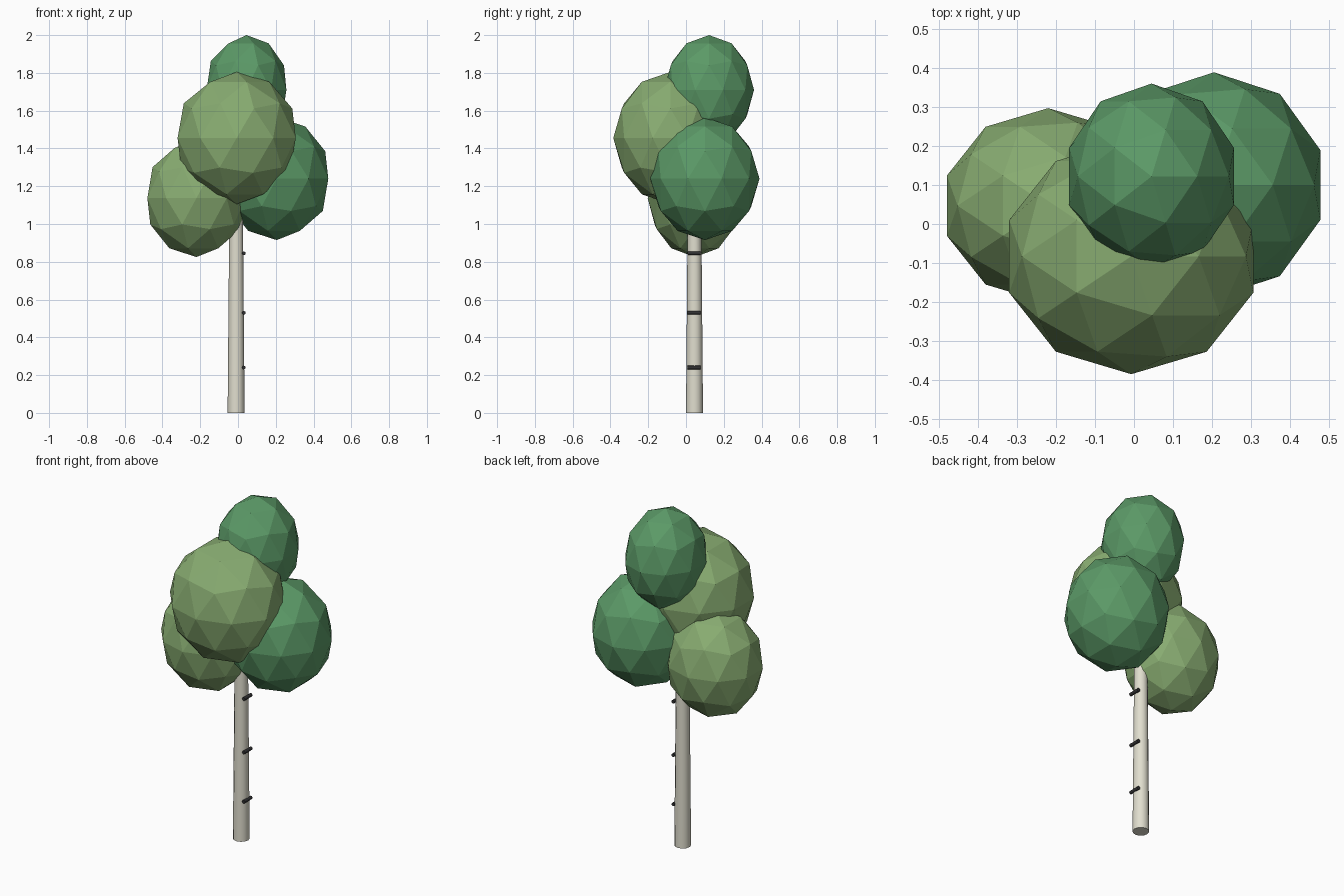
import bpy, math

if "Cube" in bpy.data.objects:
    bpy.data.objects.remove(bpy.data.objects["Cube"])


def material(name, rgb):
    m = bpy.data.materials.new(name)
    m.diffuse_color = (*rgb, 1)
    m.use_nodes = True
    m.node_tree.nodes["Principled BSDF"].inputs["Base Color"].default_value = m.diffuse_color
    return m


DARK = material("dark_green_leaves", (0.105, 0.32, 0.135))
LIGHT = material("light_green_leaves", (0.245, 0.41, 0.165))
BARK = material("pale_bark", (0.75, 0.73, 0.62))
MARK = material("dark_bark_mark", (0.03, 0.03, 0.032))


def finish(name, mat):
    ob = bpy.context.object
    ob.name = name
    ob.data.materials.append(mat)
    return ob


def foliage(name, centre, radii, mat):
    # Faceted 80-sided ball, stretched upwards
    bpy.ops.mesh.primitive_ico_sphere_add(subdivisions=2, radius=1, location=centre)
    ob = finish(name, mat)
    ob.scale = radii
    bpy.ops.object.transform_apply(location=False, rotation=False, scale=True)


# Leaf clumps
foliage("leaves_left", (-0.22, 0.047, 1.137), (0.273, 0.25, 0.312), LIGHT)
foliage("leaves_right", (0.205, 0.10, 1.24), (0.287, 0.289, 0.325), DARK)
foliage("leaves_front", (-0.007, -0.083, 1.455), (0.329, 0.302, 0.35), LIGHT)
foliage("leaves_top", (0.045, 0.122, 1.71), (0.222, 0.238, 0.29), DARK)

# Slim tapering trunk
bpy.ops.mesh.primitive_cone_add(vertices=12, radius1=0.045, radius2=0.034,
                                depth=1.3, location=(-0.01, 0.045, 0.65))
finish("trunk", BARK)
bpy.ops.object.shade_smooth_by_angle(angle=math.radians(40))

# Birch marks: short bars on the right side of the trunk
for i, z in enumerate((0.24, 0.53, 0.845)):
    bpy.ops.mesh.primitive_cylinder_add(vertices=8, radius=0.01, depth=0.069,
                                        location=(0.031, 0.0425, z),
                                        rotation=(math.pi / 2, 0, 0))
    finish(f"bark_mark_{i + 1}", MARK)
    bpy.ops.object.shade_smooth_by_angle(angle=math.radians(50))
